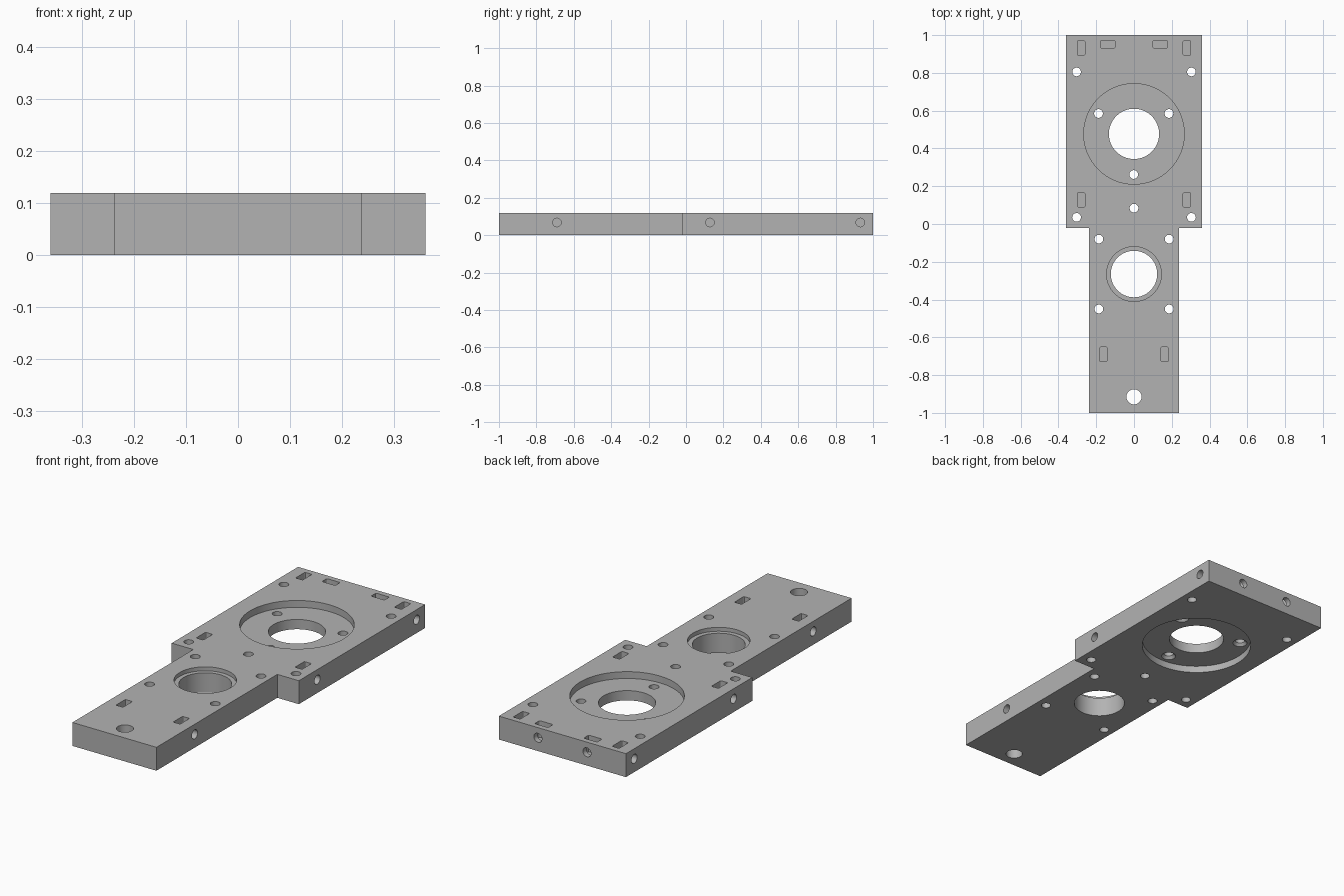
import bpy
import bmesh
from math import pi
from mathutils import Matrix

cube = bpy.data.objects.get("Cube")
if cube:
    bpy.data.objects.remove(cube, do_unlink=True)

T = 0.12      # plate thickness
OFF = 0.02    # how far cutters overshoot the faces
R = 0.023     # screw hole radius
SIDE_Z = 0.068

grey = bpy.data.materials.new("plate_grey")
grey.use_nodes = True
colour = (0.45, 0.45, 0.45, 1)
grey.diffuse_color = colour
grey.node_tree.nodes["Principled BSDF"].inputs["Base Color"].default_value = colour


def add_object(name, bm):
    mesh = bpy.data.meshes.new(name)
    bmesh.ops.recalc_face_normals(bm, faces=bm.faces)
    bm.to_mesh(mesh)
    bm.free()
    obj = bpy.data.objects.new(name, mesh)
    bpy.context.scene.collection.objects.link(obj)
    return obj


def prism(name, points, z0, z1):
    bm = bmesh.new()
    face = bm.faces.new([bm.verts.new((x, y, z0)) for x, y in points])
    up = bmesh.ops.extrude_face_region(bm, geom=[face])["geom"]
    bmesh.ops.translate(bm, vec=(0, 0, z1 - z0),
                        verts=[v for v in up if isinstance(v, bmesh.types.BMVert)])
    return add_object(name, bm)


cutters = []


def drill(x, y, r, z0=-OFF, z1=T + OFF, r_top=None, sides=32):
    bm = bmesh.new()
    bmesh.ops.create_cone(bm, cap_ends=True, segments=sides, radius1=r,
                          radius2=r if r_top is None else r_top, depth=z1 - z0,
                          matrix=Matrix.Translation((x, y, (z0 + z1) / 2)))
    cutters.append(add_object("hole_cutter", bm))


def drill_side(centre, axis, length):
    bm = bmesh.new()
    turn = Matrix.Rotation(pi / 2, 4, "Y" if axis == "X" else "X")
    bmesh.ops.create_cone(bm, cap_ends=True, segments=32, radius1=R, radius2=R,
                          depth=length, matrix=Matrix.Translation(centre) @ turn)
    cutters.append(add_object("side_hole_cutter", bm))


def slot(x, y, w, h):
    # nut pocket with slightly rounded corners
    bm = bmesh.new()
    z0, z1 = 0.035, T + OFF
    bmesh.ops.create_cube(bm, size=1, matrix=Matrix.Translation((x, y, (z0 + z1) / 2))
                          @ Matrix.Diagonal((w, h, z1 - z0, 1)))
    upright = [e for e in bm.edges if abs(e.verts[0].co.z - e.verts[1].co.z) > 0.01]
    bmesh.ops.bevel(bm, geom=upright, offset=0.006, segments=3, profile=0.5,
                    affect="EDGES")
    cutters.append(add_object("slot_cutter", bm))


# stepped plate outline
W, N, STEP = 0.36, 0.238, -0.022
plate = prism("mounting_plate",
              [(-N, -1), (N, -1), (N, STEP), (W, STEP), (W, 1),
               (-W, 1), (-W, STEP), (-N, STEP)], 0, T)
plate.data.materials.append(grey)

# large bore with recesses on both faces
BIG = 0.477
drill(0, BIG, 0.133, sides=64)
drill(0, BIG, 0.266, z0=T - 0.035, sides=96)
drill(0, BIG, 0.266, z1=0.035, sides=96)

# small bore with a shallow top seat
drill(0, -0.265, 0.123, sides=64)
drill(0, -0.265, 0.145, z0=T - 0.02, sides=64)

# countersunk screws inside the large recess
for x, y in ((-0.188, 0.585), (0.185, 0.585), (-0.002, 0.262)):
    drill(x, y, R)
    drill(x, y, 0.039, z0=0.03, z1=0.05, r_top=R - 0.001)

# screw holes through the plate
drill(0, 0.084, R)
drill(0, -0.915, 0.04, sides=48)
for s in (-1, 1):
    for x, y in ((0.304, 0.805), (0.304, 0.035), (0.186, -0.08), (0.186, -0.45)):
        drill(s * x, y, R)

    # nut pockets with matching edge holes
    for x, y, edge in ((0.28, 0.932, W), (0.28, 0.128, W), (0.162, -0.69, N)):
        slot(s * x, y, 0.04, 0.076)
        inner, outer = x - 0.04, edge + OFF
        drill_side((s * (inner + outer) / 2, y, SIDE_Z), "X", outer - inner)
    slot(s * 0.139, 0.952, 0.076, 0.04)
    drill_side((s * 0.139, 0.965, SIDE_Z), "Y", 0.11)

# cut everything out of the plate
bpy.ops.object.select_all(action="DESELECT")
bpy.context.view_layer.objects.active = plate
plate.select_set(True)
for cutter in cutters:
    mod = plate.modifiers.new("cut", "BOOLEAN")
    mod.operation = "DIFFERENCE"
    mod.solver = "EXACT"
    mod.object = cutter
    bpy.ops.object.modifier_apply(modifier=mod.name)
    bpy.data.objects.remove(cutter, do_unlink=True)

bpy.ops.object.shade_smooth_by_angle(angle=pi / 6)
